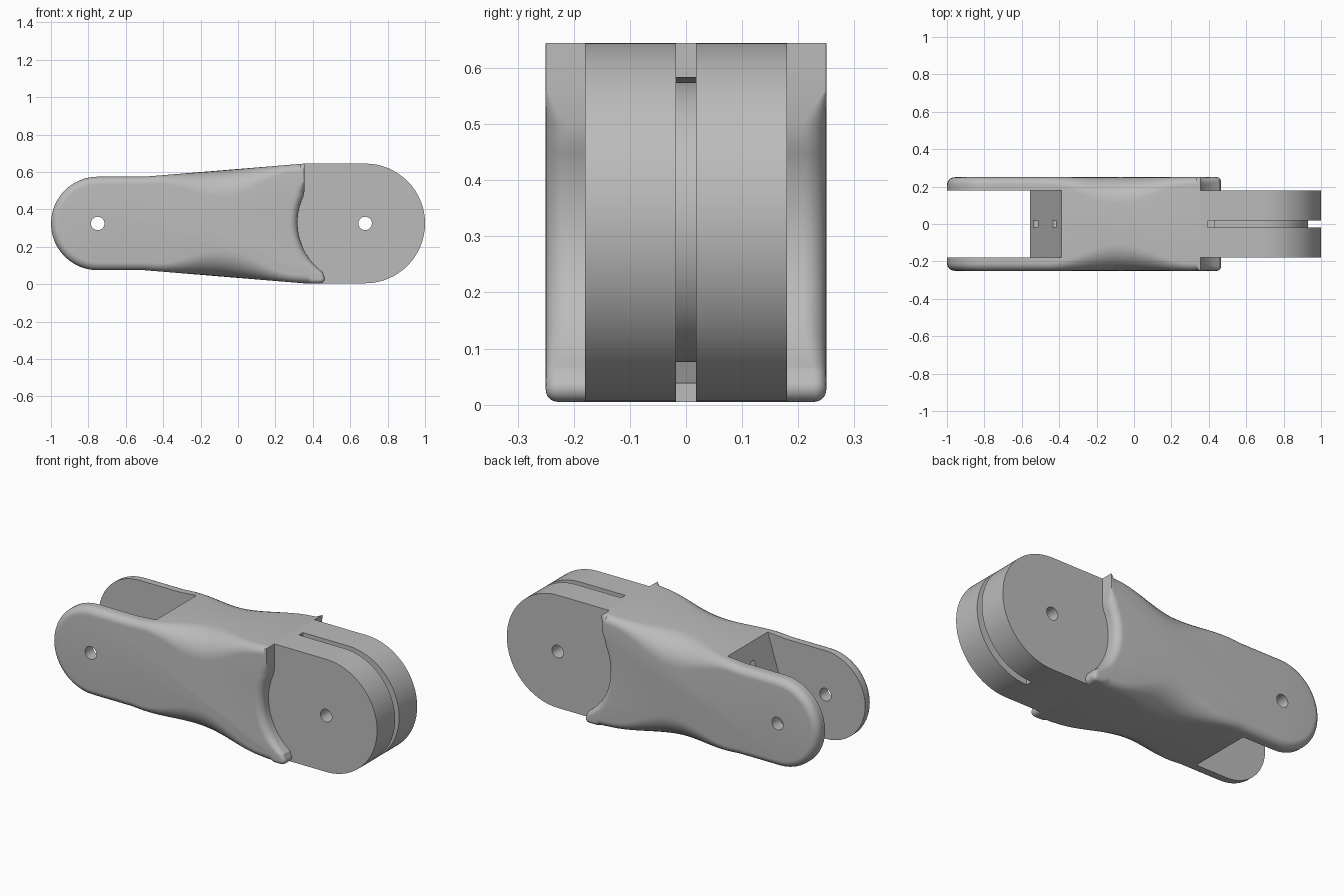
import bpy, bmesh, math
from mathutils import Vector

if "Cube" in bpy.data.objects:
    bpy.data.objects.remove(bpy.data.objects["Cube"])

grey = bpy.data.materials.new("plain grey")
grey.use_nodes = True
grey.diffuse_color = (0.5, 0.5, 0.5, 1)
grey.node_tree.nodes["Principled BSDF"].inputs["Base Color"].default_value = grey.diffuse_color

HALF = 0.25      # half width of the whole link
INNER = 0.18     # half width of the tongue and the fork gap
MID = 0.325      # height of both hinge axes


def arc(cx, cz, r, a0, a1, n):
    angles = [math.radians(a0 + (a1 - a0) * i / n) for i in range(n + 1)]
    return [(cx + r * math.cos(a), cz + r * math.sin(a)) for a in angles]


def line(a, b, n):
    return [tuple(Vector(a).lerp(Vector(b), i / n)) for i in range(n)]


def loft(name, rings):
    """Skin a list of equal rings and close both ends."""
    bm = bmesh.new()
    loops = [[bm.verts.new(p) for p in ring] for ring in rings]
    n = len(loops[0])
    for a, b in zip(loops, loops[1:]):
        for i in range(n):
            j = (i + 1) % n
            bm.faces.new((a[i], a[j], b[j], b[i]))
    bm.faces.new(loops[0])
    bm.faces.new(loops[-1])
    bmesh.ops.recalc_face_normals(bm, faces=bm.faces)
    mesh = bpy.data.meshes.new(name)
    bm.to_mesh(mesh)
    bm.free()
    mesh.materials.append(grey)
    obj = bpy.data.objects.new(name, mesh)
    bpy.context.collection.objects.link(obj)
    return obj


def prism(name, profile, half):
    return loft(name, [[(x, y, z) for x, z in profile] for y in (-half, half)])


def carve(obj, cutters):
    bpy.context.view_layer.objects.active = obj
    for cutter in cutters:
        mod = obj.modifiers.new("cut", "BOOLEAN")
        mod.operation = "DIFFERENCE"
        mod.solver = "EXACT"
        mod.object = cutter
        bpy.ops.object.modifier_apply(modifier=mod.name)


# Side outline of the fork body, counter-clockwise from the upper right corner
CORNER = (0.355, 0.645)
outline = line(CORNER, (-0.5, 0.575), 40) + line((-0.5, 0.575), (-0.75, 0.575), 6)
outline += arc(-0.75, MID, 0.25, 90, 270, 24)
outline += line((-0.72, 0.075), (-0.5, 0.075), 6) + line((-0.5, 0.075), (0.35, 0.005), 40)
outline += line((0.35, 0.005), (0.44, 0.005), 4)
outline += arc(0.44, 0.03, 0.025, -90, 40, 6)
outline += arc(0.646, 0.33, 0.328, 234, 155, 20)
outline += [(0.355, 0.5), (0.355, 0.56), (0.355, 0.6)]


def fillet(x, z):
    """Edge rounding: small at the ends, wide at the waist."""
    if x > 0.35 and z > 0.52 and (x, z) != CORNER:
        return 0.002
    if x > 0.38:
        return 0.022 + 0.02 * max(0, min(1, (z - 0.06) / 0.08))
    u = max(-1, min(1, (x + 0.08) / 0.38))
    return 0.042 + 0.1 * math.cos(u * math.pi / 2) ** 2


def inward(i):
    if i == 0:
        return Vector((0, -1))
    a, b = Vector(outline[i - 1]), Vector(outline[(i + 1) % len(outline)])
    t = (b - a).normalized()
    return Vector((-t.y, t.x))


def body_ring(side, angle):
    ring = []
    for i, (x, z) in enumerate(outline):
        r, n = fillet(x, z), inward(i)
        d = r * (1 - math.cos(angle))
        ring.append((x + n.x * d, side * (HALF - r * (1 - math.sin(angle))), z + n.y * d))
    return ring


STEPS = 8
sweep = [math.pi / 2 * k / STEPS for k in range(STEPS + 1)]
body = loft("fork_body", [body_ring(-1, a) for a in reversed(sweep)] + [body_ring(1, a) for a in sweep])

# Hinge tongue
tongue = prism("hinge_tongue", [(0.28, 0.6), (0.28, 0.04), (0.355, 0.005)]
               + arc(0.68, MID, 0.32, -90, 90, 32) + [CORNER], INNER)

# Cutters: fork gap, tendon groove, tendon channels and pin holes
gap = prism("gap_cutter", [(-1.1, -0.1), (-0.615, -0.1), (-0.557, 0.07), (-0.47, MID),
                           (-0.39, 0.577), (-0.35, 0.7), (-1.1, 0.7)], INNER)
groove = prism("groove_cutter", [(0.395, 0.575), (0.395, 0.7), (1.1, 0.7), (1.1, -0.1), (0.68, -0.1)]
               + arc(0.68, MID, 0.25, -90, 90, 32), 0.018)
upper = prism("upper_channel_cutter", [(-0.6, 0.42), (0.43, 0.56), (0.43, 0.587), (-0.6, 0.475)], 0.0175)
lower = prism("lower_channel_cutter", [(-0.6, 0.135), (0.7, 0.037), (0.7, 0.075), (-0.6, 0.21)], 0.0175)
fork_pin, tongue_pin = [prism("pin_cutter", arc(x, MID, 0.036, 0, 345, 23), 0.4) for x in (-0.75, 0.68)]

carve(body, [gap, upper, lower, fork_pin])
carve(tongue, [groove, upper, lower, tongue_pin])
for cutter in (gap, groove, upper, lower, fork_pin, tongue_pin):
    bpy.data.objects.remove(cutter)

# Smooth shading with crisp edges
for obj in (body, tongue):
    bpy.ops.object.select_all(action="DESELECT")
    obj.select_set(True)
    bpy.context.view_layer.objects.active = obj
    bpy.ops.object.shade_smooth_by_angle(angle=math.radians(30))
